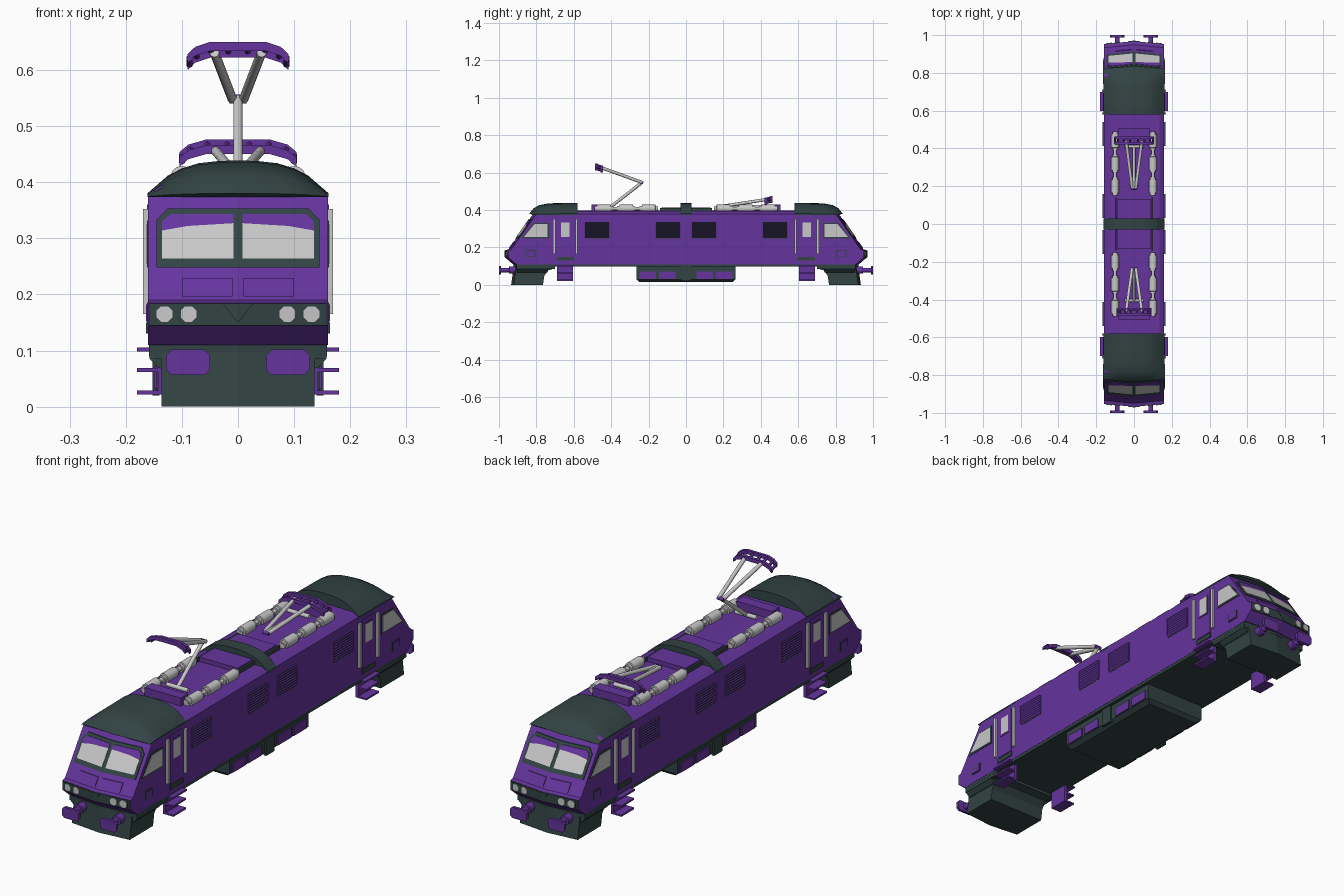
import bpy, bmesh, math
from mathutils import Vector

cube = bpy.data.objects.get("Cube")
if cube:
    bpy.data.objects.remove(cube, do_unlink=True)


def material(name, rgb):
    m = bpy.data.materials.new(name)
    m.use_nodes = True
    m.diffuse_color = (*rgb, 1)
    m.node_tree.nodes["Principled BSDF"].inputs["Base Color"].default_value = (*rgb, 1)
    return m


PURPLE = material("purple_paint", (0.13, 0.035, 0.34))
DARK = material("dark_green_grey", (0.032, 0.056, 0.056))
GREY = material("light_grey", (0.58, 0.58, 0.58))


def loft(name, rings, mat, smooth=False):
    """Closed solid through rings of equal point count."""
    bm = bmesh.new()
    rows = [[bm.verts.new(p) for p in ring] for ring in rings]
    n = len(rows[0])
    for a, b in zip(rows, rows[1:]):
        for i in range(n):
            j = (i + 1) % n
            bm.faces.new((a[i], a[j], b[j], b[i]))
    bm.faces.new(rows[0])
    bm.faces.new(rows[-1])
    bmesh.ops.recalc_face_normals(bm, faces=bm.faces)
    me = bpy.data.meshes.new(name)
    bm.to_mesh(me)
    bm.free()
    me.materials.append(mat)
    ob = bpy.data.objects.new(name, me)
    bpy.context.collection.objects.link(ob)
    if smooth:
        bpy.ops.object.select_all(action="DESELECT")
        ob.select_set(True)
        bpy.context.view_layer.objects.active = ob
        bpy.ops.object.shade_smooth_by_angle(angle=math.radians(40))
    return ob


def box(name, x0, x1, y0, y1, z0, z1, mat):
    return loft(name, [[(x0, y0, z), (x1, y0, z), (x1, y1, z), (x0, y1, z)] for z in (z0, z1)], mat)


def turned(name, p, q, stations, mat, n=12):
    """Solid of revolution from p to q; stations are (fraction, radius)."""
    p, q = Vector(p), Vector(q)
    rot = (q - p).to_track_quat("Z", "Y")
    rings = [[p.lerp(q, t) + rot @ Vector((r * math.cos(a), r * math.sin(a), 0))
              for a in (math.tau * (i + 0.5) / n for i in range(n))] for t, r in stations]
    return loft(name, rings, mat, n > 8)


def rod(name, p, q, r, mat, n=10):
    return turned(name, p, q, [(0, r), (1, r)], mat, n)


BOW = 0.1


def front_y(z):
    return 0.965 if z < 0.188 else 0.82 + (0.375 - z) * 0.7


def front_plate(name, pts, mat, d, s, e):
    """Plate lying on one half of a sloping cab front; pts are (x, z)."""
    loft(name, [[(s * x, e * (front_y(z) + k - BOW * x), z) for x, z in pts] for k in (-0.004, d)], mat)


def side_plate(name, pts, mat, d, s, e):
    """Plate on a body side; pts are (y, z)."""
    loft(name, [[(s * x, e * y, z) for y, z in pts] for x in (0.157, 0.16 + d)], mat)


def rect(a0, a1, b0, b1):
    return [(a0, b0), (a1, b0), (a1, b1), (a0, b1)]


# Body shell, lofted across the width
def body_ring(x, roof):
    half = [(0.925, 0.11), (0.965, 0.145), (0.965, 0.185), (0.9495, 0.19), (0.82, 0.375), (0.8, roof)]
    half = [(y - BOW * abs(x), z) for y, z in half]
    return [(x, y, z) for y, z in half] + [(x, -y, z) for y, z in reversed(half)]


loft("body_shell", [body_ring(x, r) for x, r in
     ((-0.16, 0.38), (-0.135, 0.395), (0, 0.397), (0.135, 0.395), (0.16, 0.38))], PURPLE)
floor_plan = [(0.159, 0.905), (0, 0.922), (-0.159, 0.905), (-0.159, -0.905), (0, -0.922), (0.159, -0.905)]
loft("floor_strip", [[(x, y, z) for x, y in floor_plan] for z in (0.097, 0.112)], DARK)


# Arched roof sections: cab roofs and central hoop
def arch(y, h, inset=0):
    half = [(0.161, 0), (0.161, 0.1), (0.125, 0.58), (0.1, 0.78), (0.07, 0.92), (0.035, 0.98)]
    pts = half + [(0, 1)] + [(-x, z) for x, z in reversed(half)]
    return [(x, y - math.copysign(inset * abs(x), y), 0.374 + z * h) for x, z in pts]


loft("central_roof_hoop", [arch(-0.03, 0.065), arch(0.03, 0.065)], DARK)
for e in (-1, 1):
    loft("cab_roof", [arch(e * y, h, b) for y, h, b in
         ((0.838, 0.006, BOW), (0.815, 0.036, BOW), (0.785, 0.052, 0.07), (0.735, 0.062, 0.03), (0.58, 0.065, 0))],
         DARK, True)

# Underfloor equipment case
loft("equipment_case", [[(x, y, z) for x, y in ((w, l), (-w, l), (-w, -l), (w, -l))]
     for z, w, l in ((0.1, 0.145, 0.265), (0.03, 0.145, 0.265), (0.015, 0.125, 0.25))], DARK)
for s in (-1, 1):
    box("case_divider", s * 0.14, s * 0.152, -0.028, 0.028, 0.02, 0.1, DARK)
    for y in (-0.205, -0.1, 0.1, 0.205):
        box("case_panel", s * 0.14, s * 0.15, y - 0.044, y + 0.044, 0.032, 0.072, PURPLE)

for e in (-1, 1):
    # Cab skirt with flared upper edge
    skirt = [(0.935, 0), (0.92, 0.105), (0.7, 0.105), (0.7, 0.088), (0.735, 0.078), (0.757, 0.05), (0.765, 0)]
    loft("cab_skirt", [[(x, e * (y - (BOW * abs(x) if y > 0.9 else 0)), z) for y, z in skirt]
         for x in (-0.136, 0, 0.136)], DARK)
    loft("skirt_flare", [[(w, e * 0.7, z), (w, e * 0.905, z), (0, e * 0.92, z), (-w, e * 0.905, z), (-w, e * 0.7, z)]
         for z, w in ((0.068, 0.136), (0.085, 0.158), (0.11, 0.159))][1:], DARK)
    for s in (-1, 1):
        loft("flare_gusset", [[(s * 0.13, y, 0.065), (s * 0.142, y, 0.07), (s * 0.158, y, 0.086), (s * 0.13, y, 0.09)]
             for y in (e * 0.74, e * 0.903)], DARK)

        # Windscreen
        front_plate("windscreen_frame", [(0, 0.248), (0.145, 0.248), (0.145, 0.333), (0.126, 0.353), (0, 0.353)],
                    DARK, 0.004, s, e)
        front_plate("windscreen_glass", [(0.008, 0.264), (0.135, 0.264), (0.135, 0.314), (0.09, 0.322), (0.008, 0.327)],
                    GREY, 0.006, s, e)
        front_plate("windscreen_shade", [(0.008, 0.327), (0.09, 0.322), (0.135, 0.314), (0.135, 0.331),
                    (0.121, 0.343), (0.008, 0.343)], PURPLE, 0.006, s, e)
        front_plate("nose_panel", rect(0.01, 0.1, 0.196, 0.229), PURPLE, 0.004, s, e)

        # Lamp band
        front_plate("lamp_band", rect(0, 0.158, 0.145, 0.184), DARK, 0.003, s, e)
        front_plate("band_notch", [(0, 0.149), (0.028, 0.184), (0, 0.184)], DARK, 0.006, s, e)
        for x in (0.088, 0.131):
            front_plate("lamp_mount", rect(x - 0.018, x + 0.018, 0.15, 0.18), DARK, 0.004, s, e)
            ring = [(x + 0.016 * math.cos(a), 0.165 + 0.016 * math.sin(a))
                    for a in (math.tau * (i + 0.5) / 8 for i in range(8))]
            front_plate("lamp", ring, GREY, 0.007, s, e)

        # Buffers with chamfered heads
        bx, c = s * 0.089, 0.01
        outline = [(-0.039, -0.023 + c), (-0.039 + c, -0.023), (0.039 - c, -0.023), (0.039, -0.023 + c),
                   (0.039, 0.023 - c), (0.039 - c, 0.023), (-0.039 + c, 0.023), (-0.039, 0.023 - c)]
        loft("buffer_head", [[(bx + x, e * y, 0.079 + z) for x, z in outline] for y in (0.988, 1.0)], PURPLE)
        turned("buffer_stem", (bx, e * 0.89, 0.079), (bx, e * 0.99, 0.079),
               [(0, 0.02), (0.55, 0.02), (0.56, 0.012), (1, 0.012)], PURPLE)

        # Cab side window, door, marker
        side_plate("side_window_frame", [(0.88, 0.248), (0.732, 0.248), (0.732, 0.332), (0.812, 0.332)], DARK, 0.002, s, e)
        side_plate("side_window", [(0.868, 0.255), (0.74, 0.255), (0.74, 0.325), (0.81, 0.325)], GREY, 0.004, s, e)
        side_plate("door", rect(0.604, 0.686, 0.155, 0.36), PURPLE, 0.002, s, e)
        side_plate("door_window_frame", rect(0.617, 0.673, 0.25, 0.34), PURPLE, 0.004, s, e)
        side_plate("door_window", rect(0.622, 0.668, 0.256, 0.334), GREY, 0.005, s, e)
        side_plate("door_sill", rect(0.6, 0.69, 0.13, 0.15), DARK, 0.004, s, e)
        side_plate("side_marker", rect(0.805, 0.858, 0.148, 0.186), DARK, 0.002, s, e)
        side_plate("side_marker_panel", rect(0.81, 0.853, 0.152, 0.182), PURPLE, 0.004, s, e)
        for y in (0.585, 0.705):
            box("door_handrail", s * 0.158, s * 0.169, e * (y - 0.006), e * (y + 0.006), 0.165, 0.352, GREY)

        # Boarding steps
        box("step_back", s * 0.13, s * 0.143, e * 0.605, e * 0.69, 0.023, 0.1, PURPLE)
        for z, w in ((0.102, 0.05), (0.066, 0.043), (0.026, 0.043)):
            box("step", s * 0.13, s * 0.18, e * (0.648 - w), e * (0.648 + w), z - 0.004, z + 0.003, PURPLE)

        # Louvred grilles
        for y0, y1 in ((0.032, 0.16), (0.412, 0.54)):
            side_plate("grille_back", rect(y0, y1, 0.248, 0.337), DARK, 0.001, s, e)
            for i in range(8):
                z = 0.25 + i * 0.0107
                loft("grille_slat", [[(s * 0.159, y, z), (s * 0.168, y, z + 0.0095), (s * 0.159, y, z + 0.0095)]
                     for y in (e * y0, e * y1)], PURPLE)

        # Roof insulators along each edge
        rod("insulator_bus", (s * 0.1, e * 0.15, 0.408), (s * 0.1, e * 0.49, 0.408), 0.009, GREY)
        for y in (0.2, 0.32, 0.44):
            turned("insulator", (s * 0.1, e * (y - 0.048), 0.408), (s * 0.1, e * (y + 0.048), 0.408),
                   [(0, 0.015), (0.12, 0.015), (0.13, 0.021), (0.87, 0.021), (0.88, 0.015), (1, 0.015)], GREY, 14)
        box("roof_rail", s * 0.092, s * 0.1, e * 0.03, e * 0.14, 0.39, 0.412, DARK)

    # Roof boxes
    box("roof_hatch", -0.09, 0.09, e * 0.03, e * 0.13, 0.39, 0.415, PURPLE)
    box("pantograph_base", -0.085, 0.085, e * 0.458, e * 0.505, 0.39, 0.43, PURPLE)


# Pantographs
def pantograph(foot, elbow, head, half, tilt):
    foot, elbow, head = Vector(foot), Vector(elbow), Vector(head)
    rod("lower_arm", foot, elbow, 0.0085, GREY)
    rod("foot_bar", foot - Vector((0.05, 0, 0)), foot + Vector((0.05, 0, 0)), 0.009, GREY)
    rod("elbow_pin", elbow - Vector((0.015, 0, 0)), elbow + Vector((0.015, 0, 0)), 0.008, PURPLE)
    bow = [(-1, -0.022), (-0.85, -0.009), (-0.55, 0), (0.55, 0), (0.85, -0.009), (1, -0.022)]
    for s in (-1, 1):
        rod("upper_arm", elbow + Vector((s * 0.01, 0, 0)), head + Vector((s * 0.042, 0, -0.006)), 0.0085, GREY)
    for k in (-1, 1):
        centre = head + Vector((0, k * 0.015, k * tilt))
        loft("collector_strip", [[centre + Vector((x * half, y, z + dz)) for y, dz in rect(-0.006, 0.006, -0.009, 0.007)]
             for x, z in bow], PURPLE)
    for x, z in bow + [(-0.2, 0), (0.2, 0)]:
        c = head + Vector((x * half * 0.96, 0, z))
        rod("collector_link", c - Vector((0, 0.018, tilt)), c + Vector((0, 0.018, tilt)), 0.006, PURPLE, 6)


pantograph((0, -0.405, 0.415), (0, -0.235, 0.548), (0, -0.465, 0.637), 0.09, -0.006)
pantograph((0, 0.41, 0.418), (0, 0.19, 0.42), (0, 0.442, 0.464), 0.104, 0.005)
